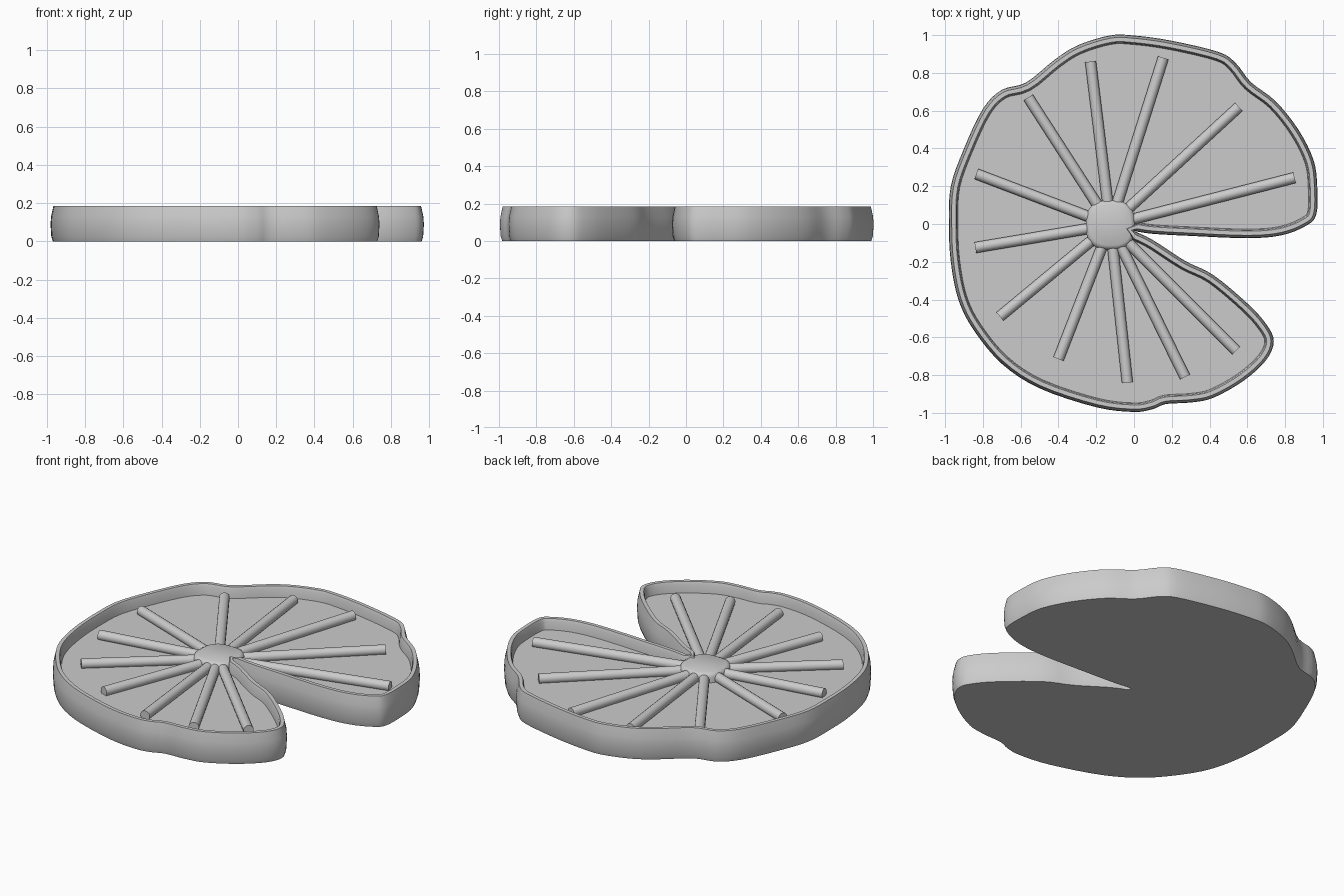
import bpy, bmesh, math
from mathutils import Vector

if "Cube" in bpy.data.objects:
    bpy.data.objects.remove(bpy.data.objects["Cube"])

FLOOR = 0.12
HUB = Vector((-0.125, -0.005))


def finish(name, bm, angle=35):
    bmesh.ops.recalc_face_normals(bm, faces=bm.faces)
    me = bpy.data.meshes.new(name)
    bm.to_mesh(me)
    bm.free()
    ob = bpy.data.objects.new(name, me)
    bpy.context.collection.objects.link(ob)
    bpy.ops.object.select_all(action='DESELECT')
    ob.select_set(True)
    bpy.context.view_layer.objects.active = ob
    bpy.ops.object.shade_smooth_by_angle(angle=math.radians(angle))
    return ob


def spline(pts, steps):
    # Catmull-Rom loop that keeps the first point as a sharp corner
    p = [Vector(a) for a in pts]
    p = [p[0]] + p + [p[0], p[0]]
    out = []
    for a, b, c, d in zip(p, p[1:], p[2:], p[3:]):
        for i in range(steps):
            t = i / steps
            out.append(0.5 * (2 * b + (c - a) * t + (2 * a - 5 * b + 4 * c - d) * t * t
                              + (3 * b - a - 3 * c + d) * t ** 3))
    return out


def inset(loop, dist):
    res = []
    for i, p in enumerate(loop):
        t = ((p - loop[i - 1]).normalized() + (loop[(i + 1) % len(loop)] - p).normalized()).normalized()
        res.append(p + Vector((-t.y, t.x)) * dist)
    return res


def loft(name, loops, angle=35):
    # loops: list of (2D loop, z); skinned and capped at both ends
    bm = bmesh.new()
    rings = [[bm.verts.new((p.x, p.y, z)) for p in lp] for lp, z in loops]
    for a, b in zip(rings, rings[1:]):
        for i in range(len(a)):
            j = (i + 1) % len(a)
            bm.faces.new((a[i], a[j], b[j], b[i]))
    bm.faces.new(rings[0][::-1])
    bm.faces.new(rings[-1])
    return finish(name, bm, angle)


# Leaf: notched wavy outline swept through a raised-rim profile
outline = spline([
    (0.0, -0.037), (0.1, -0.052), (0.3, -0.063), (0.6, -0.075), (0.78, -0.06), (0.91, -0.01),
    (0.965, 0.05), (0.97, 0.2), (0.95, 0.34), (0.87, 0.5), (0.75, 0.65), (0.62, 0.75),
    (0.54, 0.85), (0.45, 0.91), (0.2, 0.97), (0, 0.998), (-0.13, 0.998), (-0.3, 0.945),
    (-0.42, 0.87), (-0.57, 0.75), (-0.7, 0.71), (-0.8, 0.61), (-0.9, 0.4), (-0.97, 0.2),
    (-0.98, 0), (-0.97, -0.2), (-0.93, -0.4), (-0.85, -0.56), (-0.7, -0.74), (-0.5, -0.87),
    (-0.2, -0.97), (0, -0.995), (0.1, -0.98), (0.17, -0.953), (0.3, -0.945), (0.42, -0.92),
    (0.58, -0.83), (0.7, -0.72), (0.74, -0.62), (0.7, -0.53), (0.6, -0.42), (0.42, -0.27),
    (0.27, -0.195), (0.1, -0.085)], 4)
profile = [(0.012, 0), (0.004, 0.025), (0, 0.09), (0.003, 0.13), (0.015, 0.185),
           (0.037, 0.185), (0.043, 0.17), (0.048, FLOOR)]
loft("leaf_pad", [(inset(outline, d), z) for d, z in profile])

# Hub: rounded-square button with a bevelled top
squircle = []
for k in range(32):
    c, s = math.cos(k * math.tau / 32), math.sin(k * math.tau / 32)
    squircle.append(Vector((c, s)) / (abs(c) ** 2.7 + abs(s) ** 2.7) ** (1 / 2.7))
loft("hub", [([HUB + q * r for q in squircle], z)
             for r, z in [(0.13, FLOOR - 0.02), (0.13, 0.155), (0.123, 0.168), (0.108, 0.176)]])

# Veins: round rods radiating from the hub
tips = [(-0.23, 0.86), (0.155, 0.88), (0.555, 0.62), (0.85, 0.245), (0.54, -0.67), (0.27, -0.81),
        (-0.035, -0.84), (-0.4, -0.715), (-0.71, -0.49), (-0.84, -0.125), (-0.835, 0.265), (-0.56, 0.67)]
for n, tip in enumerate(tips):
    a = HUB + (Vector(tip) - HUB).normalized() * 0.08
    d = Vector(tip) - a
    bm = bmesh.new()
    bmesh.ops.create_cone(bm, cap_ends=True, segments=16, radius1=0.029, radius2=0.029, depth=d.length)
    rod = finish(f"vein_{n + 1}", bm)
    rod.location = (*(a + d / 2), 0.138)
    rod.rotation_euler = d.to_3d().to_track_quat('Z', 'Y').to_euler()
